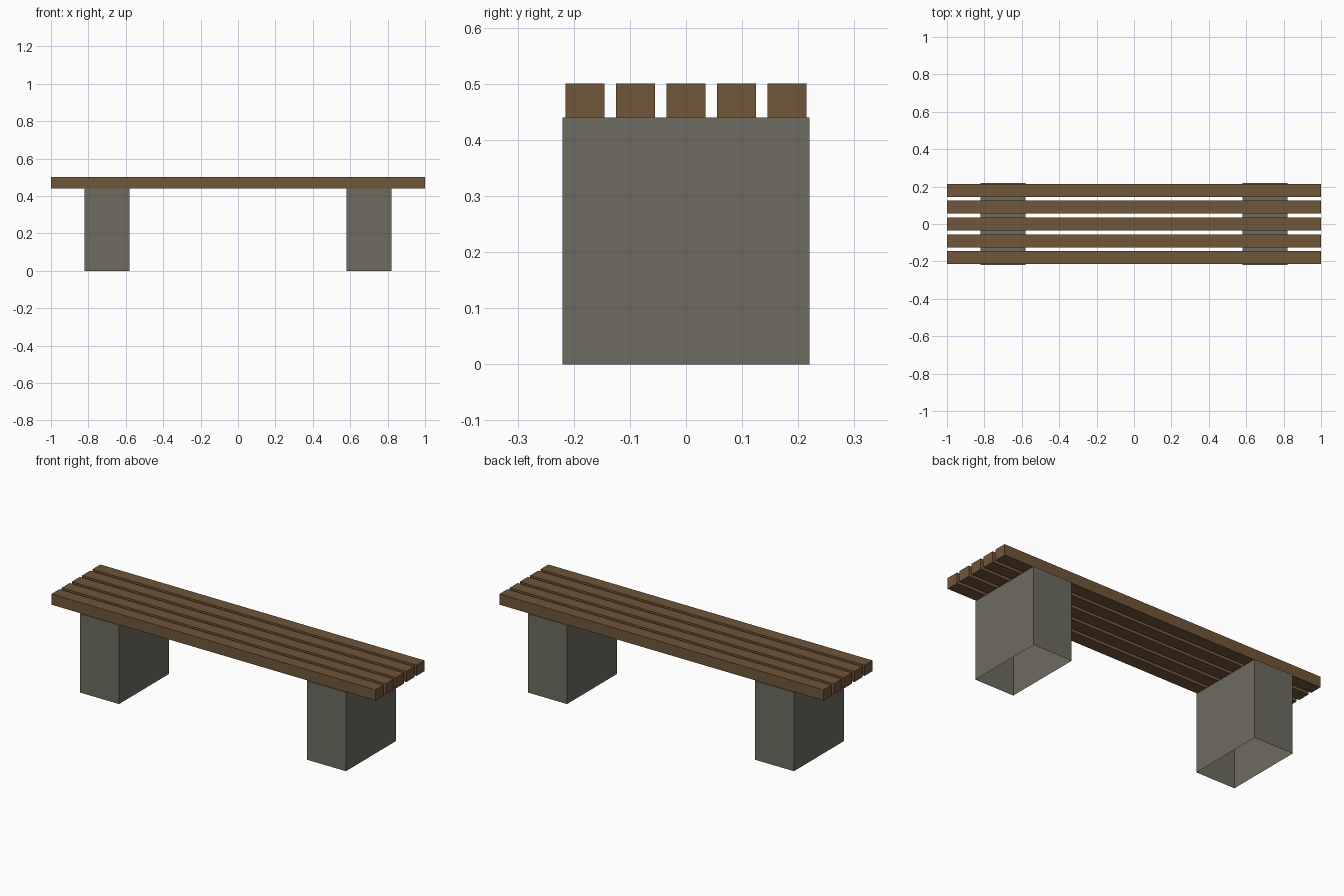
import bpy
import bmesh
from mathutils import Matrix, Vector

cube = bpy.data.objects.get("Cube")
if cube:
    bpy.data.objects.remove(cube, do_unlink=True)


def make_material(name, colour):
    mat = bpy.data.materials.new(name)
    mat.use_nodes = True
    mat.diffuse_color = colour
    mat.node_tree.nodes["Principled BSDF"].inputs["Base Color"].default_value = colour
    return mat


def make_box(name, size, centre, mat, open_bottom=False):
    bm = bmesh.new()
    bmesh.ops.create_cube(bm, size=1, matrix=Matrix.Diagonal((*size, 1)))
    if open_bottom:
        bm.normal_update()
        under = [f for f in bm.faces if f.normal.z < -0.9]
        bmesh.ops.delete(bm, geom=under, context="FACES_ONLY")
    mesh = bpy.data.meshes.new(name)
    bm.to_mesh(mesh)
    bm.free()
    mesh.materials.append(mat)
    obj = bpy.data.objects.new(name, mesh)
    obj.location = Vector(centre)
    bpy.context.collection.objects.link(obj)
    return obj


wood = make_material("brown wood", (0.162, 0.093, 0.042, 1))
concrete = make_material("grey concrete", (0.153, 0.147, 0.115, 1))

# Hollow support blocks, open underneath
LEG_HEIGHT = 0.44
for side, x in (("left", 0.7), ("right", -0.7)):
    make_box(f"{side}_support_block", (0.24, 0.44, LEG_HEIGHT),
             (x, 0, LEG_HEIGHT / 2), concrete, open_bottom=True)

# Five evenly spaced seat slats
SLAT_HEIGHT = 0.06
for i in range(5):
    make_box(f"seat_slat_{i + 1}", (2, 0.07, SLAT_HEIGHT),
             (0, (i - 2) * 0.09, LEG_HEIGHT + SLAT_HEIGHT / 2), wood)
